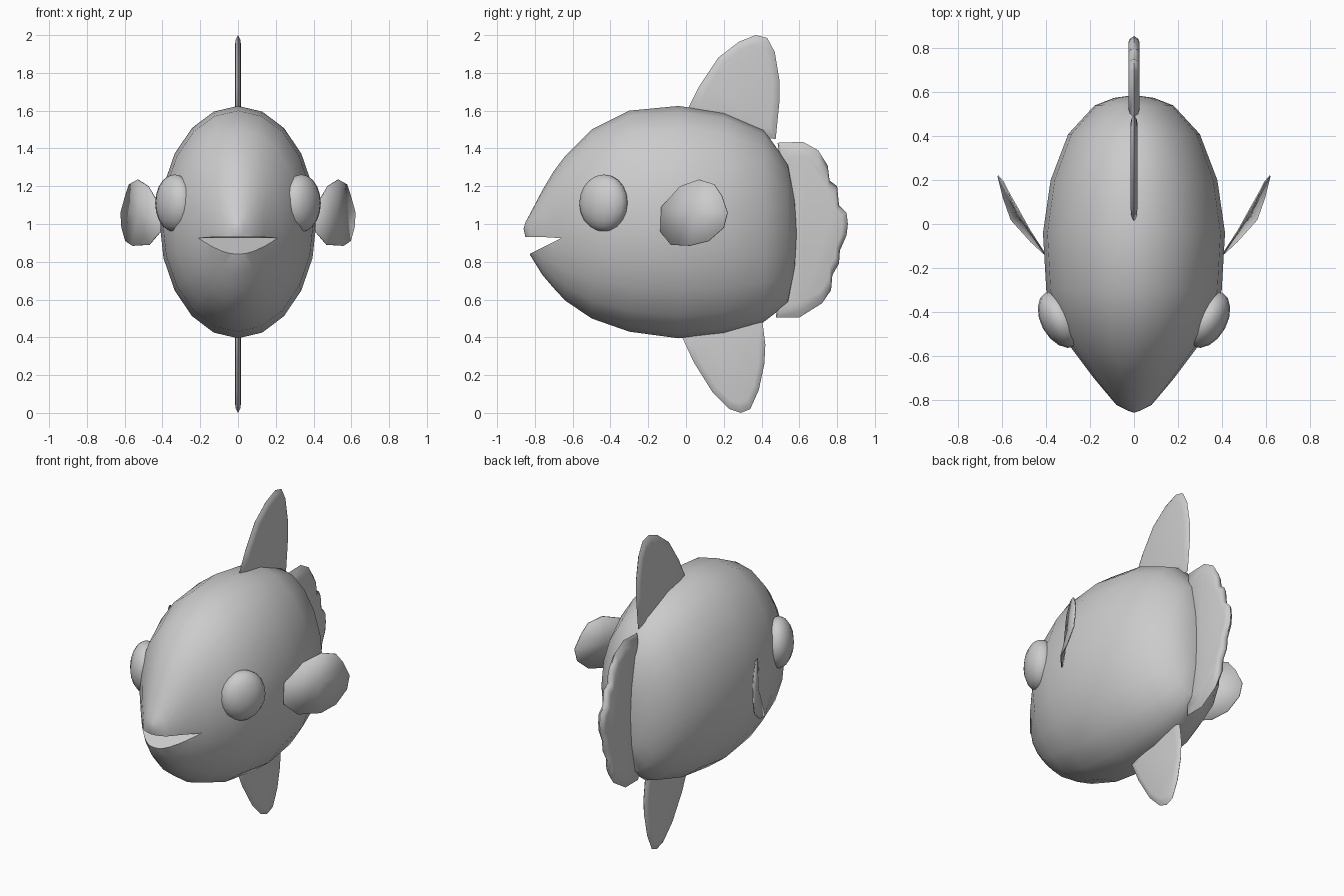
import bpy, bmesh, math
from mathutils import Matrix, Vector

if "Cube" in bpy.data.objects:
    bpy.data.objects.remove(bpy.data.objects["Cube"])

grey = bpy.data.materials.new("plain_grey")
grey.diffuse_color = (0.6, 0.6, 0.6, 1)
grey.use_nodes = True
grey.node_tree.nodes["Principled BSDF"].inputs["Base Color"].default_value = grey.diffuse_color


def finish(name, bm, angle=40):
    bmesh.ops.recalc_face_normals(bm, faces=bm.faces)
    me = bpy.data.meshes.new(name)
    bm.to_mesh(me)
    bm.free()
    me.materials.append(grey)
    ob = bpy.data.objects.new(name, me)
    bpy.context.collection.objects.link(ob)
    smooth(ob, angle)
    return ob


def smooth(ob, angle=40):
    bpy.ops.object.select_all(action='DESELECT')
    ob.select_set(True)
    bpy.context.view_layer.objects.active = ob
    bpy.ops.object.shade_smooth_by_angle(angle=math.radians(angle))


# Body: elliptical rings along y (y, top, bottom, half width)
RINGS = [(-0.85, 1.01, 0.93, 0.03), (-0.825, 1.055, 0.835, 0.08),
         (-0.76, 1.18, 0.73, 0.135), (-0.70, 1.28, 0.66, 0.185),
         (-0.64, 1.36, 0.595, 0.23), (-0.50, 1.50, 0.50, 0.335),
         (-0.30, 1.60, 0.43, 0.40), (-0.04, 1.625, 0.395, 0.415),
         (0.20, 1.59, 0.42, 0.38), (0.41, 1.50, 0.48, 0.30),
         (0.54, 1.32, 0.58, 0.18), (0.575, 1.13, 0.76, 0.09)]
N = 20
bm = bmesh.new()
rings = []
for y, top, bot, w in RINGS:
    c, h = (top + bot) / 2, (top - bot) / 2
    rings.append([bm.verts.new((w * math.sin(math.tau * i / N), y,
                                c + h * math.cos(math.tau * i / N))) for i in range(N)])
for a, b in zip(rings, rings[1:]):
    for i in range(N):
        bm.faces.new((a[i], a[i - 1], b[i - 1], b[i]))
for ring, tip in ((rings[0], (0, -0.86, 0.975)), (rings[-1], (0, 0.588, 0.95))):
    t = bm.verts.new(tip)
    for i in range(N):
        bm.faces.new((ring[i], ring[i - 1], t))
body = finish("body", bm)

# Mouth: wedge cut through the snout
bm = bmesh.new()
wedge = [(-1.0, 0.935), (-0.74, 0.93), (-0.66, 0.925), (-0.72, 0.895), (-1.0, 0.755)]
sides = [[bm.verts.new((x, y, z)) for y, z in wedge] for x in (-0.4, 0.4)]
for s in sides:
    bm.faces.new(s)
for i in range(len(wedge)):
    bm.faces.new((sides[0][i], sides[0][i - 1], sides[1][i - 1], sides[1][i]))
cutter = finish("mouth_cutter", bm)
mod = body.modifiers.new("mouth", 'BOOLEAN')
mod.operation, mod.solver, mod.object = 'DIFFERENCE', 'EXACT', cutter
bpy.context.view_layer.objects.active = body
bpy.ops.object.modifier_apply(modifier="mouth")
bpy.data.objects.remove(cutter)
smooth(body)


# Upright fins: thin at the outline, thicker inside
def upright_fin(name, outline, half, inner):
    bm = bmesh.new()
    pts = [Vector((0, y, z)) for y, z in outline]
    mid = sum(pts, Vector()) / len(pts)
    rim = [bm.verts.new(p) for p in pts]
    for side in (-1, 1):
        prev = rim
        for f, x in ((1 - (1 - inner) * 0.45, half * 0.75), (inner, half)):
            ring = [bm.verts.new(mid + (p - mid) * f + Vector((side * x, 0, 0))) for p in pts]
            for i in range(len(pts)):
                bm.faces.new((prev[i], prev[i - 1], ring[i - 1], ring[i]))
            prev = ring
        bm.faces.new(prev)
    finish(name, bm, 60)


upright_fin("dorsal_fin", [
    (0.01, 1.61), (0.07, 1.73), (0.17, 1.88), (0.28, 1.965), (0.37, 2.0), (0.43, 1.985),
    (0.47, 1.91), (0.495, 1.76), (0.495, 1.65), (0.475, 1.45), (0.38, 1.46), (0.15, 1.55)],
    0.016, 0.8)
upright_fin("anal_fin", [
    (-0.02, 0.40), (0.04, 0.27), (0.14, 0.11), (0.23, 0.02), (0.29, 0.0), (0.34, 0.02),
    (0.385, 0.12), (0.415, 0.26), (0.42, 0.36), (0.40, 0.52), (0.28, 0.50), (0.10, 0.46)],
    0.016, 0.8)
upright_fin("tail_fin", [
    (0.485, 1.43), (0.62, 1.435), (0.70, 1.39), (0.75, 1.31), (0.76, 1.23), (0.80, 1.20),
    (0.81, 1.10), (0.85, 1.06), (0.857, 1.0), (0.85, 0.94), (0.815, 0.86), (0.81, 0.79),
    (0.775, 0.73), (0.768, 0.65), (0.72, 0.58), (0.60, 0.505), (0.475, 0.505),
    (0.51, 0.70), (0.53, 0.96), (0.51, 1.22)], 0.025, 0.82)

# Paired parts: eyes and side fins
SIDE_FIN = [(0.41, -0.135, 0.96), (0.47, -0.08, 0.89), (0.56, 0.02, 0.885),
            (0.595, 0.12, 0.91), (0.615, 0.20, 0.98), (0.62, 0.22, 1.06),
            (0.595, 0.19, 1.15), (0.575, 0.15, 1.21), (0.53, 0.07, 1.235),
            (0.475, -0.03, 1.20), (0.41, -0.13, 1.09)]
for side, label in ((1, "right"), (-1, "left")):
    bm = bmesh.new()
    bmesh.ops.create_uvsphere(bm, u_segments=16, v_segments=10, radius=1)
    turn = Matrix.Rotation(-side * math.radians(29), 4, 'Z')
    place = Matrix.Translation((side * 0.335, -0.435, 1.11))
    bm.transform(place @ turn @ Matrix.Diagonal((0.09, 0.14, 0.152, 1)))
    finish(label + "_eye", bm, 60)

    bm = bmesh.new()
    rim = [bm.verts.new((side * x, y, z)) for x, y, z in SIDE_FIN]
    centre = bm.verts.new((side * 0.527, 0.04, 1.06))
    for i in range(len(rim)):
        bm.faces.new((rim[i - 1], rim[i], centre))
    fin = finish(label + "_side_fin", bm, 60)
    mod = fin.modifiers.new("thickness", 'SOLIDIFY')
    mod.thickness, mod.offset = 0.006, 0
